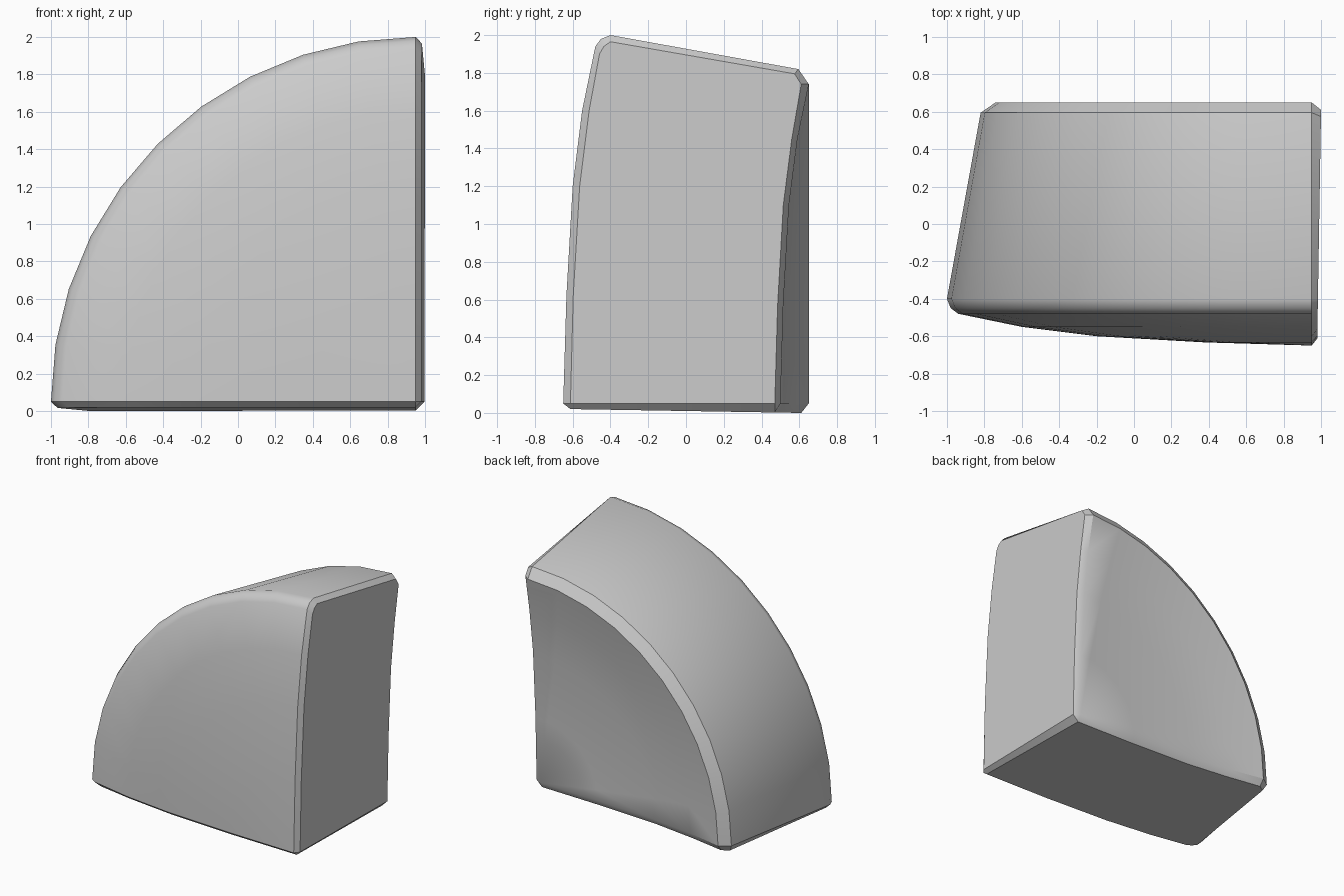
import bpy, bmesh
from math import sin, cos, pi

if "Cube" in bpy.data.objects:
    bpy.data.objects.remove(bpy.data.objects["Cube"])

CX, CZ, STEPS = 0.95, 0.05, 10

# Dome section (radius, y): front centre, round the rim, back centre
outer = [(0, -.65), (.57, -.633), (1.15, -.60), (1.55, -.55), (1.89, -.48),
         (1.93, -.45), (1.95, -.40), (1.77, .595), (1.69, .65),
         (1.40, .59), (1.05, .545), (.52, .515), (0, .50)]
# Same section drawn in by the chamfer, for the two flat cut faces
inner = [(0, -.612), (.57, -.597), (1.15, -.563), (1.55, -.513), (1.85, -.458),
         (1.89, -.435), (1.915, -.40), (1.745, .575), (1.69, .61),
         (1.40, .56), (1.05, .515), (.52, .485), (0, .47)]

bm = bmesh.new()


def section(points, a, offset=None):
    """Section at angle a (0 = left, pi/2 = up), optionally pushed sideways."""
    ring = []
    for r, y in points:
        x, z = CX - r * cos(a), CZ + r * sin(a)
        if offset:
            d = .03 + .02 * (y + .6) / 1.2
            x, z = x + offset[0] * d, z + offset[1] * d
        ring.append(bm.verts.new((x, y, z)))
    return ring


# Swept quarter dome with a chamfered cap on each end
bottom = section(inner, 0, (0, -1))
side = section(inner, pi / 2, (1, 0))
rings = [section(outer, pi / 2 * i / STEPS) for i in range(STEPS + 1)]
loops = [bottom] + rings + [side]
for a, b in zip(loops, loops[1:]):
    for i in range(len(a) - 1):
        bm.faces.new((a[i], a[i + 1], b[i + 1], b[i]))
bm.faces.new(bottom)
bm.faces.new(side)

# Chamfer along the inside corner, with its two end triangles
bm.faces.new((bottom[0], bottom[-1], side[-1], side[0]))
for k, ring in ((0, rings[0]), (-1, rings[0])):
    bm.faces.new((bottom[k], side[k], ring[k]))

bmesh.ops.remove_doubles(bm, verts=bm.verts, dist=1e-4)
bmesh.ops.recalc_face_normals(bm, faces=bm.faces)
mesh = bpy.data.meshes.new("dome_wedge")
bm.to_mesh(mesh)
bm.free()
obj = bpy.data.objects.new("dome_wedge", mesh)
bpy.context.collection.objects.link(obj)
bpy.context.view_layer.objects.active = obj
obj.select_set(True)
bpy.ops.object.shade_smooth_by_angle(angle=.57)
